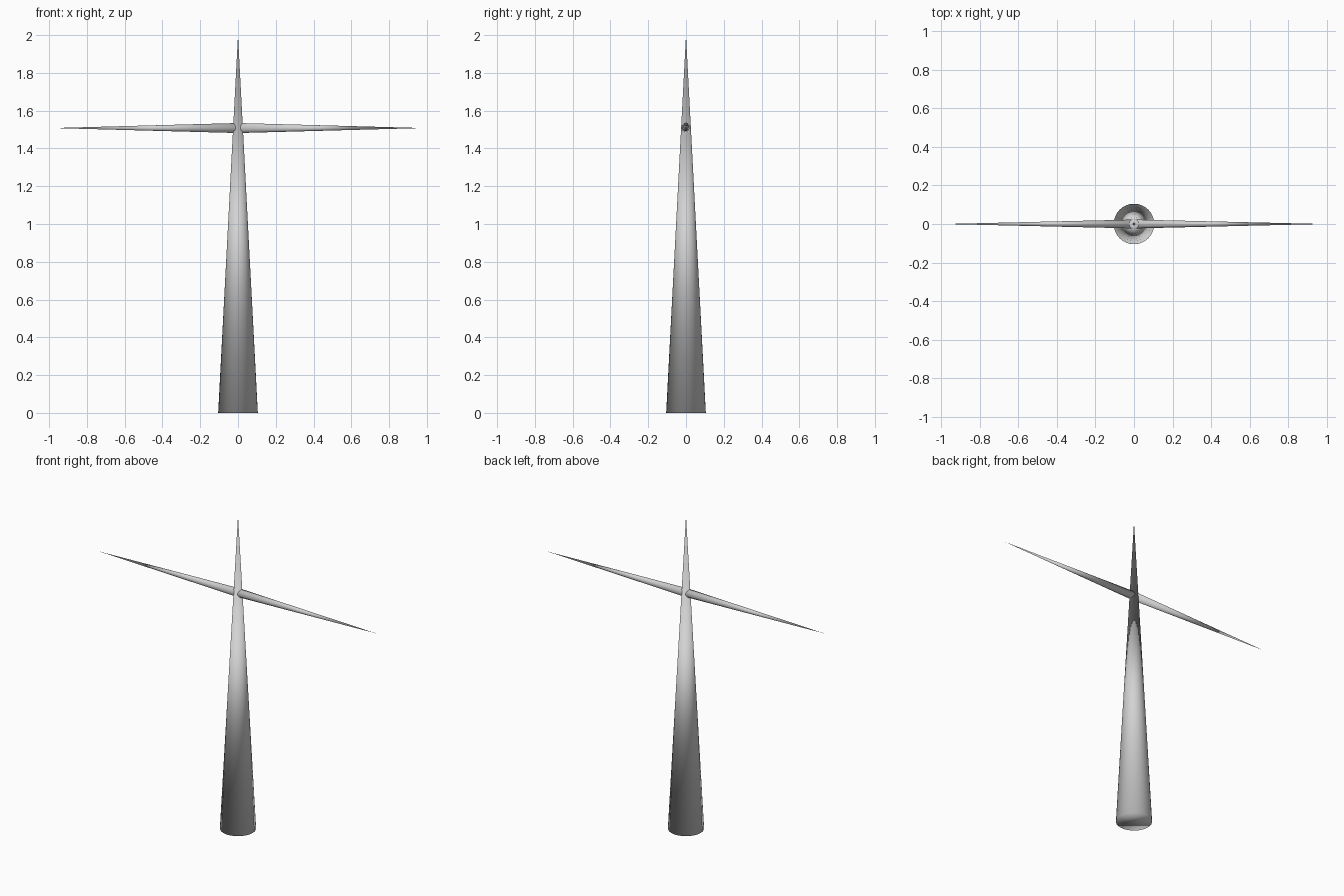
import bpy
import math

cube = bpy.data.objects.get("Cube")
if cube:
    bpy.data.objects.remove(cube, do_unlink=True)

grey = bpy.data.materials.new("light_grey")
grey.use_nodes = True
colour = (0.65, 0.65, 0.65, 1)
grey.diffuse_color = colour
grey.node_tree.nodes["Principled BSDF"].inputs["Base Color"].default_value = colour


def spike(name, radius, length, base, tilt=0, squash=1):
    """A smooth capped cone whose base centre sits at base, tilted about y."""
    direction = (math.sin(tilt), 0, math.cos(tilt))
    centre = [b + d * length / 2 for b, d in zip(base, direction)]
    bpy.ops.mesh.primitive_cone_add(vertices=32, radius1=radius, radius2=0,
                                    depth=length, location=centre,
                                    rotation=(0, tilt, 0))
    obj = bpy.context.object
    obj.name = name
    obj.scale.y = squash
    obj.data.materials.append(grey)
    # The rim is smoothed too, so shading rolls softly over the base
    bpy.ops.object.shade_smooth()
    return obj


# Tall tapering trunk
spike("trunk", 0.105, 2, (0, 0, 0))

# Two thin arms, slightly flattened front to back
for name, side in (("left_arm", 1), ("right_arm", -1)):
    spike(name, 0.0265, 0.98, (0, 0, 1.508), side * math.pi / 2, 0.87)
